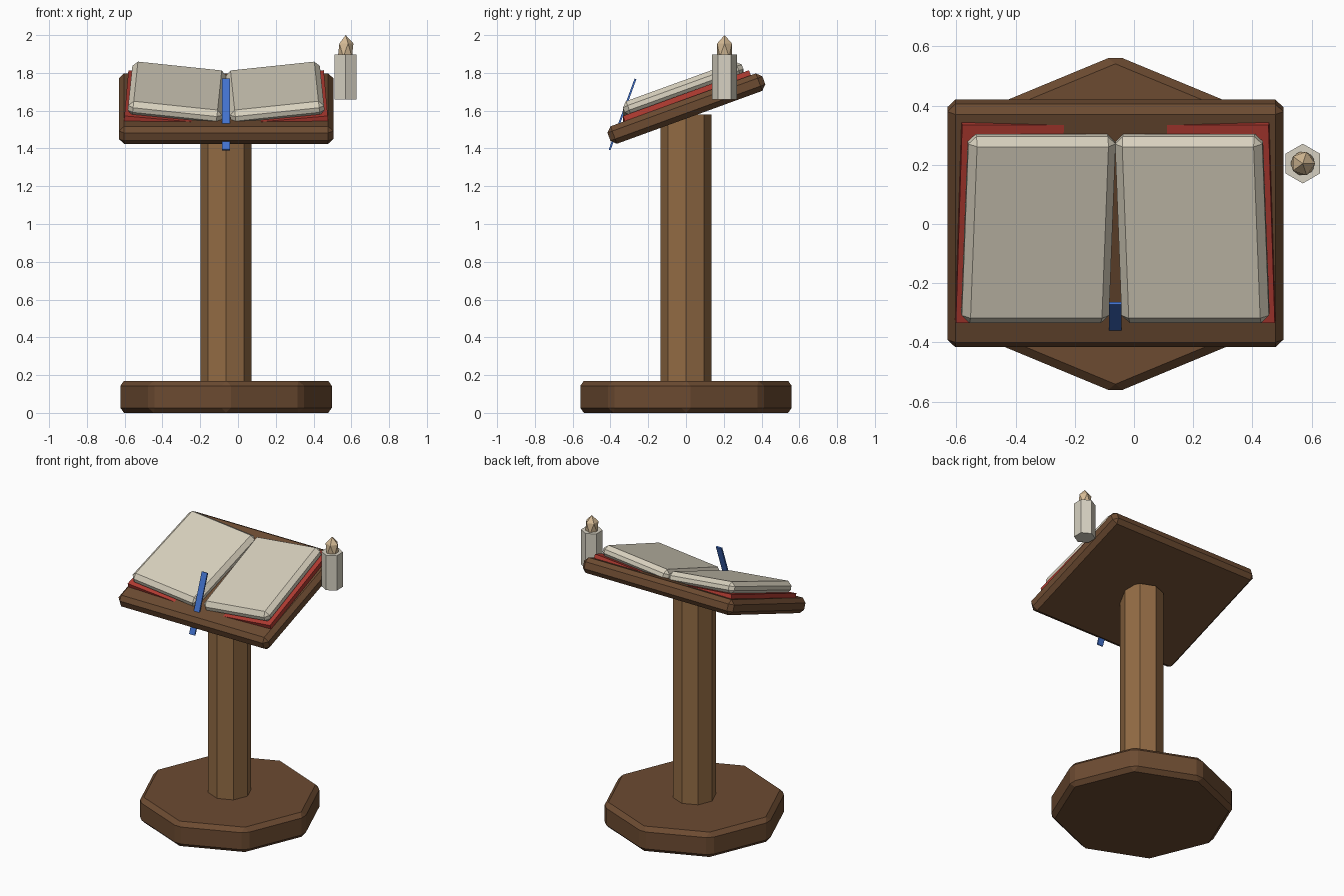
import bpy, bmesh, math
from mathutils import Matrix, Vector

cube = bpy.data.objects.get("Cube")
if cube:
    bpy.data.objects.remove(cube, do_unlink=True)

CX = -0.063                 # centre line of the stand
PITCH = math.radians(20)    # slope of the reading board


def material(name, rgb):
    m = bpy.data.materials.new(name)
    m.use_nodes = True
    m.diffuse_color = (*rgb, 1)
    bsdf = m.node_tree.nodes["Principled BSDF"]
    bsdf.inputs["Base Color"].default_value = (*rgb, 1)
    bsdf.inputs["Roughness"].default_value = 0.8
    return m


dark_wood = material("dark wood", (0.15, 0.07, 0.031))
light_wood = material("light wood", (0.29, 0.148, 0.058))
paper = material("paper", (0.68, 0.63, 0.51))
red_cloth = material("red cloth", (0.45, 0.045, 0.032))
blue_cloth = material("blue cloth", (0.055, 0.17, 0.62))
wax = material("wax", (0.68, 0.64, 0.54))
flame_colour = material("flame", (0.66, 0.49, 0.30))


def finish(name, bm, mat, loc, rx=0.0, ry=0.0, bevel=0.0):
    """Chamfer the mesh if asked and place it as a flat shaded object."""
    if bevel:
        bmesh.ops.bevel(bm, geom=bm.edges[:], offset=bevel, segments=1,
                        profile=0.5, affect='EDGES', clamp_overlap=True)
    bmesh.ops.recalc_face_normals(bm, faces=bm.faces[:])
    me = bpy.data.meshes.new(name)
    bm.to_mesh(me)
    bm.free()
    me.materials.append(mat)
    ob = bpy.data.objects.new(name, me)
    ob.location = loc
    ob.rotation_euler = (rx, ry, 0)
    bpy.context.collection.objects.link(ob)
    return ob


def box(name, size, mat, loc, **kw):
    bm = bmesh.new()
    bmesh.ops.create_cube(bm, size=1)
    bmesh.ops.scale(bm, vec=Vector(size), verts=bm.verts[:])
    return finish(name, bm, mat, loc, **kw)


def prism(name, sides, radius, z0, z1, mat, x, y, **kw):
    """Upright prism with one corner pointing to the front."""
    bm = bmesh.new()
    rim = [bm.verts.new((radius * math.sin(2 * math.pi * i / sides),
                         -radius * math.cos(2 * math.pi * i / sides), 0))
           for i in range(sides)]
    face = bm.faces.new(rim)
    top = bmesh.ops.extrude_face_region(bm, geom=[face])["geom"]
    bmesh.ops.translate(bm, vec=(0, 0, z1 - z0),
                        verts=[v for v in top if isinstance(v, bmesh.types.BMVert)])
    return finish(name, bm, mat, (x, y, z0), **kw)


# Stand: foot, column and sloping board
prism("base", 8, 0.57, 0.0, 0.17, dark_wood, CX, 0, bevel=0.027)
prism("column", 8, 0.135, 0.15, 1.58, light_wood, CX, 0)
box("reading_board", (1.135, 0.873, 0.0985), dark_wood, (CX, 0.002, 1.611),
    rx=PITCH, bevel=0.027)

# Open book: each half slopes up toward its outer edge
for side, label in ((-1, "right"), (1, "left")):
    box(f"{label}_cover", (0.53, 0.71, 0.03), red_cloth,
        (CX + side * 0.265, 0.005, 1.656),
        rx=PITCH, ry=-side * math.radians(5))
    box(f"{label}_pages", (0.50, 0.67, 0.08), paper,
        (CX + side * 0.26, -0.015, 1.694),
        rx=PITCH, ry=-side * math.radians(6), bevel=0.027)

# Ribbon bookmark
box("ribbon", (0.042, 0.01, 0.40), blue_cloth, (CX, -0.336, 1.58), rx=-PITCH)

# Candle with its flame
prism("candle", 6, 0.067, 1.66, 1.898, wax, 0.57, 0.204)
bm = bmesh.new()
bmesh.ops.create_icosphere(bm, subdivisions=1, radius=1,
                           matrix=Matrix.Diagonal((0.046, 0.046, 0.08, 1)))
finish("flame", bm, flame_colour, (0.57, 0.204, 1.92))
